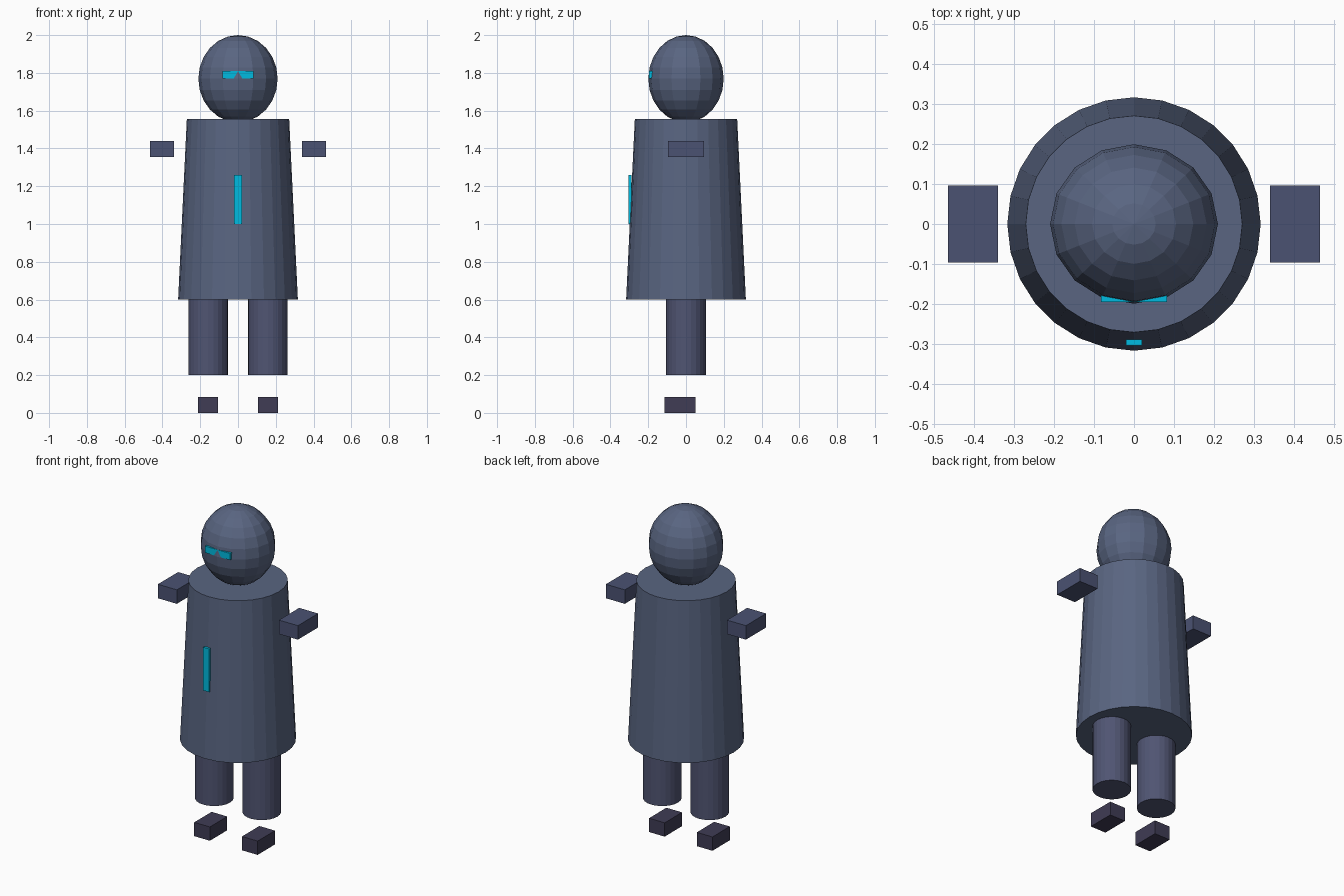
import bpy

if "Cube" in bpy.data.objects:
    bpy.data.objects.remove(bpy.data.objects["Cube"])


def material(name, rgb):
    m = bpy.data.materials.new(name)
    m.diffuse_color = (*rgb, 1)
    m.use_nodes = True
    m.node_tree.nodes["Principled BSDF"].inputs["Base Color"].default_value = m.diffuse_color
    return m


SLATE = material("slate", (0.10, 0.13, 0.22))
NAVY = material("navy", (0.07, 0.085, 0.17))
LEG = material("leg_blue", (0.08, 0.09, 0.17))
DARK = material("dark_violet", (0.05, 0.045, 0.09))
CYAN = material("cyan", (0.0, 0.5, 0.75))


def finish(name, mat):
    ob = bpy.context.object
    ob.name = name
    ob.data.materials.append(mat)
    return ob


def box(name, lo, hi, mat):
    centre = [(a + b) / 2 for a, b in zip(lo, hi)]
    bpy.ops.mesh.primitive_cube_add(size=1, location=centre)
    ob = finish(name, mat)
    ob.scale = [b - a for a, b in zip(lo, hi)]
    return ob


def cone(name, x, z0, z1, r0, r1, sides, mat):
    bpy.ops.mesh.primitive_cone_add(vertices=sides, radius1=r0, radius2=r1,
                                    depth=z1 - z0, location=(x, 0, (z0 + z1) / 2))
    return finish(name, mat)


# Tapered robe body
cone("body", 0, 0.60, 1.555, 0.317, 0.271, 28, SLATE)

# Faceted egg-shaped head
bpy.ops.mesh.primitive_uv_sphere_add(segments=16, ring_count=12, radius=0.21,
                                     location=(0, 0, 1.769))
finish("head", SLATE).scale = (1, 0.95, 1.1)

# Glowing visor (the head's front edge pokes through it) and chest stripe
box("visor", (-0.083, -0.195, 1.77), (0.083, -0.175, 1.81), CYAN)
box("chest_stripe", (-0.02, -0.304, 1.0), (0.02, -0.289, 1.26), CYAN)

# Paired legs, floating feet and shoulder blocks
for side, s in (("left", 1), ("right", -1)):
    cone(side + "_leg", s * 0.158, 0.20, 0.60, 0.105, 0.105, 24, LEG)
    for part, x0, x1, y0, y1, z0, z1, mat in (
            ("foot", 0.107, 0.211, -0.115, 0.05, 0, 0.083, DARK),
            ("shoulder_block", 0.34, 0.466, -0.096, 0.096, 1.356, 1.44, NAVY)):
        xs = sorted((s * x0, s * x1))
        box(f"{side}_{part}", (xs[0], y0, z0), (xs[1], y1, z1), mat)
